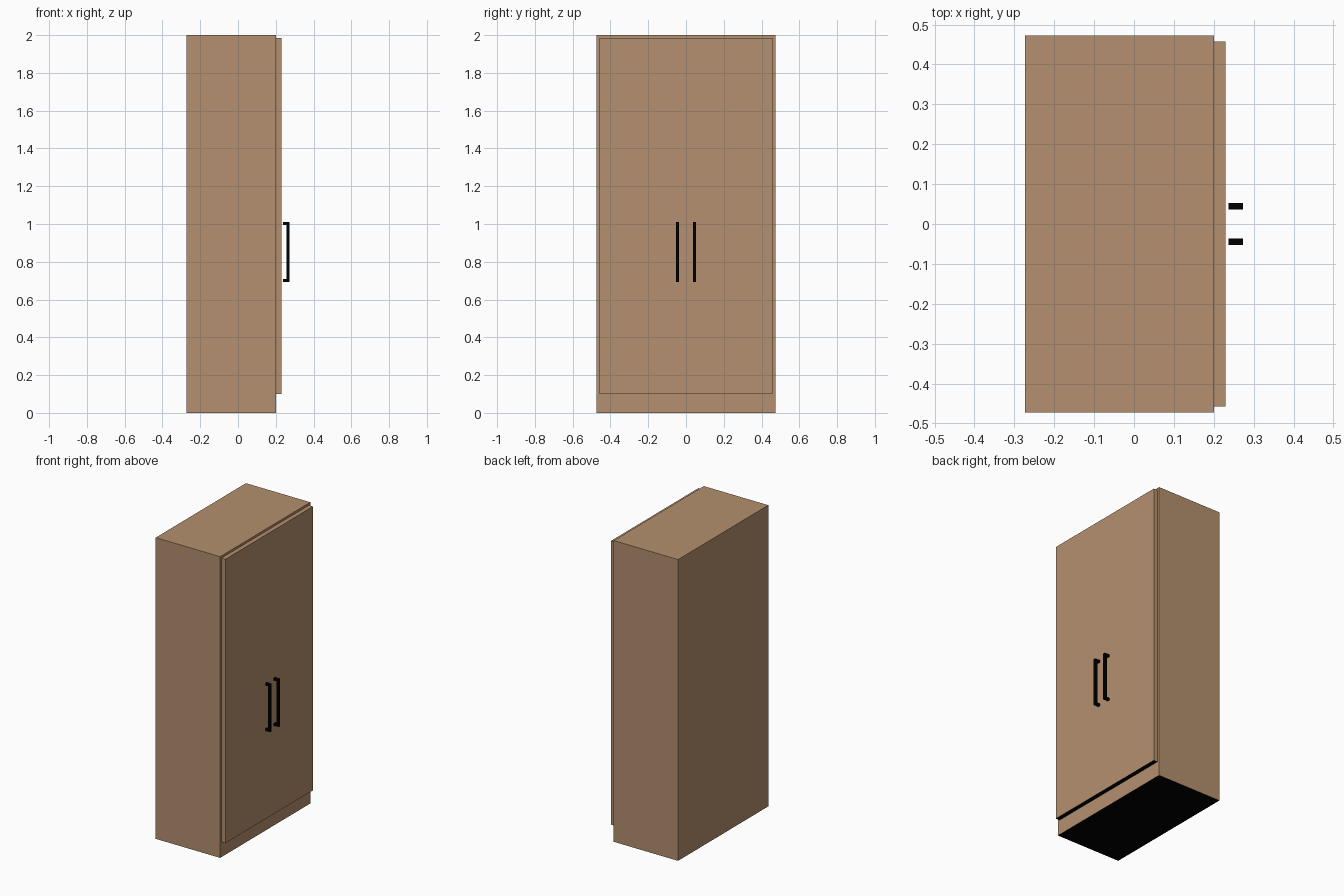
import bpy
import bmesh
from mathutils import Vector

if "Cube" in bpy.data.objects:
    bpy.data.objects.remove(bpy.data.objects["Cube"])


def material(name, rgb):
    m = bpy.data.materials.new(name)
    m.diffuse_color = (*rgb, 1.0)
    m.use_nodes = True
    m.node_tree.nodes["Principled BSDF"].inputs["Base Color"].default_value = m.diffuse_color
    return m


wood = material("brown_wood", (0.455, 0.279, 0.156))
black = material("black", (0.0, 0.0, 0.0))


def boxes(name, mats, extents):
    """One object made of boxes, each given as (min corner, max corner).
    A second material, if given, colours the faces that look down."""
    bm = bmesh.new()
    for lo, hi in extents:
        lo, hi = Vector(lo), Vector(hi)
        verts = bmesh.ops.create_cube(bm, size=1.0)["verts"]
        bmesh.ops.scale(bm, vec=hi - lo, verts=verts)
        bmesh.ops.translate(bm, vec=(lo + hi) / 2, verts=verts)
    bm.normal_update()
    for f in bm.faces:
        if len(mats) > 1 and f.normal.z < -0.5:
            f.material_index = 1
    mesh = bpy.data.meshes.new(name)
    bm.to_mesh(mesh)
    bm.free()
    for m in mats:
        mesh.materials.append(m)
    obj = bpy.data.objects.new(name, mesh)
    bpy.context.collection.objects.link(obj)
    return obj


# Cabinet body with black underside
boxes("cabinet_body", [wood, black], [((-0.273, -0.473, 0.0), (0.2, 0.473, 2.0))])

# Door panel, raised above the plinth, with black lower edge
boxes("door_panel", [wood, black], [((0.2, -0.458, 0.1), (0.229, 0.458, 1.985))])

# Pull handles: upright bar with a short post at each end
for side, label in ((-1, "left"), (1, "right")):
    y0, y1 = side * 0.0445 - 0.008, side * 0.0445 + 0.008
    boxes(label + "_handle", [black], [
        ((0.257, y0, 0.693), (0.273, y1, 1.01)),
        ((0.237, y0, 0.693), (0.257, y1, 0.709)),
        ((0.237, y0, 0.994), (0.257, y1, 1.01)),
    ])
